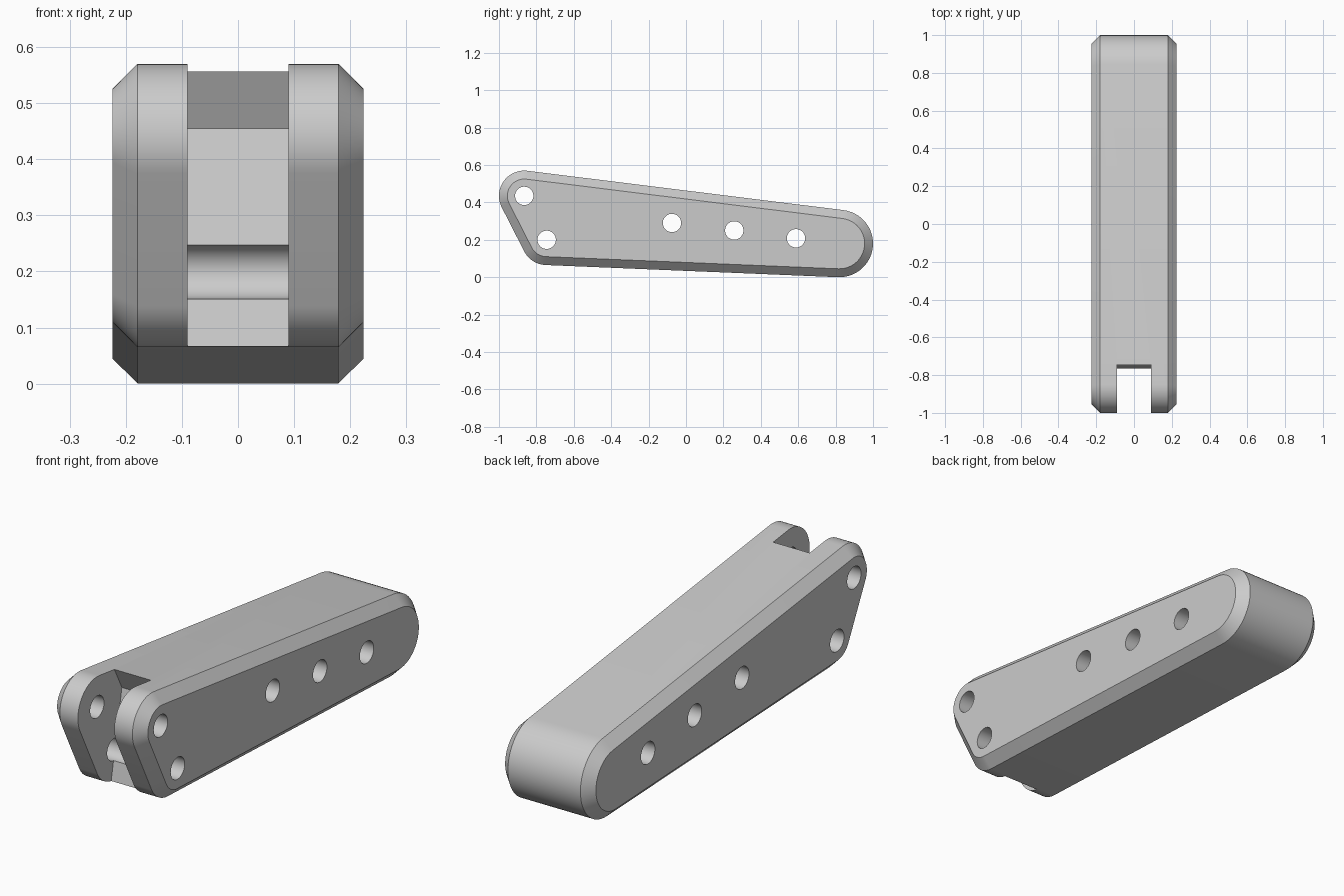
import bpy, bmesh
from math import atan2, acos, cos, sin, pi, radians
from mathutils import Vector

cube = bpy.data.objects.get("Cube")
if cube:
    bpy.data.objects.remove(cube, do_unlink=True)

grey = bpy.data.materials.new("plain grey")
grey.use_nodes = True
colour = (0.6, 0.6, 0.6, 1)
grey.diffuse_color = colour
grey.node_tree.nodes["Principled BSDF"].inputs["Base Color"].default_value = colour

HALF, CHAMFER, SLOT = 0.224, 0.045, 0.09
# Corner rounds of the side outline (y, z, radius), counter-clockwise
CORNERS = [(-0.745, 0.2, 0.135), (0.82, 0.18, 0.18), (-0.865, 0.435, 0.135)]
HOLES = [(-0.865, 0.435), (-0.745, 0.2), (-0.075, 0.29), (0.258, 0.25), (0.588, 0.208)]


def tangent_angle(a, b):
    """Outward normal angle of the line touching two rounds."""
    d = Vector(b[:2]) - Vector(a[:2])
    return atan2(d.y, d.x) - acos((a[2] - b[2]) / d.length)


def outline(inset, steps=24):
    points = []
    for i, c in enumerate(CORNERS):
        start = tangent_angle(CORNERS[i - 1], c)
        sweep = (tangent_angle(c, CORNERS[(i + 1) % 3]) - start) % (2 * pi)
        for k in range(steps + 1):
            t = start + sweep * k / steps
            r = c[2] - inset
            points.append((c[0] + r * cos(t), c[1] + r * sin(t)))
    return points


def loft(name, sections):
    """Closed solid through matching (x, outline) sections."""
    bm = bmesh.new()
    rings = [[bm.verts.new((x, y, z)) for y, z in pts] for x, pts in sections]
    for a, b in zip(rings, rings[1:]):
        for i in range(len(a)):
            bm.faces.new((a[i - 1], a[i], b[i], b[i - 1]))
    bm.faces.new(rings[0])
    bm.faces.new(rings[-1])
    bmesh.ops.recalc_face_normals(bm, faces=bm.faces)
    mesh = bpy.data.meshes.new(name)
    bm.to_mesh(mesh)
    bm.free()
    mesh.materials.append(grey)
    obj = bpy.data.objects.new(name, mesh)
    bpy.context.collection.objects.link(obj)
    return obj


def cut(target, cutter):
    cutter.hide_render = True
    mod = target.modifiers.new("cut", 'BOOLEAN')
    mod.operation, mod.solver, mod.object = 'DIFFERENCE', 'EXACT', cutter
    bpy.ops.object.modifier_apply(modifier=mod.name)
    bpy.data.objects.remove(cutter, do_unlink=True)


# Chamfered lever body
inner, full = outline(CHAMFER), outline(0)
flat = HALF - CHAMFER
body = loft("lever_body", [(-HALF, inner), (-flat, full), (flat, full), (HALF, inner)])
bpy.context.view_layer.objects.active = body
body.select_set(True)

# Fork slot with an undercut back wall
slot = [(-1.2, -0.2), (-0.817, -0.2), (-0.69, 0.455), (-0.795, 0.655), (-1.2, 0.655)]
cut(body, loft("slot_cutter", [(-SLOT, slot), (SLOT, slot)]))

# Pin holes through the full width
for y, z in HOLES:
    ring = [(y + 0.049 * cos(k * pi / 24), z + 0.049 * sin(k * pi / 24)) for k in range(48)]
    cut(body, loft("hole_cutter", [(-0.4, ring), (0.4, ring)]))

bpy.ops.object.shade_smooth_by_angle(angle=radians(30))
